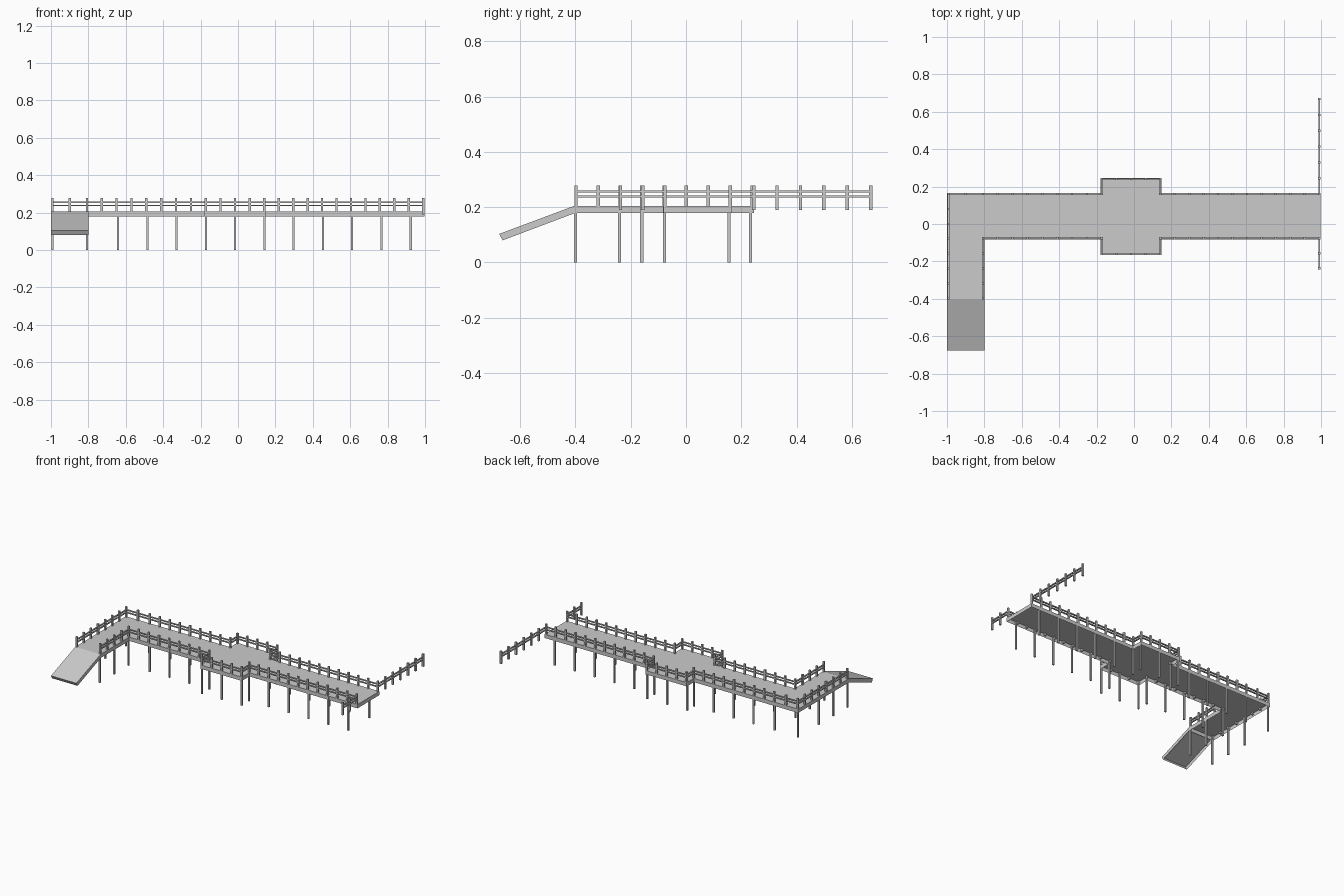
import bpy, bmesh
from mathutils import Vector, Matrix

old = bpy.data.objects.get("Cube")
if old:
    bpy.data.objects.remove(old, do_unlink=True)

TOP, BOTTOM = 0.205, 0.178
POST, RAIL, LEG = 0.012, 0.009, 0.011


def finish(name, bm):
    mesh = bpy.data.meshes.new(name)
    bm.to_mesh(mesh)
    bm.free()
    obj = bpy.data.objects.new(name, mesh)
    bpy.context.collection.objects.link(obj)
    return obj


def add_box(bm, center, size):
    m = Matrix.Translation(center) @ Matrix.Diagonal((*size, 1))
    bmesh.ops.create_cube(bm, size=1, matrix=m)


def shell(name, upper, lower):
    """Top surface with a skirt around it, open underneath."""
    bm = bmesh.new()
    a = [bm.verts.new(p) for p in upper]
    b = [bm.verts.new(p) for p in lower]
    bm.faces.new(a)
    for i in range(len(a)):
        j = (i + 1) % len(a)
        bm.faces.new((a[i], b[i], b[j], a[j]))
    return finish(name, bm)


def fence(name, path, counts):
    """Posts and two rails along a path, with a post count per stretch."""
    bm = bmesh.new()
    spots = [Vector(path[0])]
    for p, q, n in zip(path, path[1:], counts):
        p, q = Vector(p), Vector(q)
        spots += [p.lerp(q, (i + 1) / n) for i in range(n)]
        mid, span = (p + q) / 2, q - p
        for z in (0.238, 0.256):
            add_box(bm, (*mid, z), (abs(span.x) + RAIL, abs(span.y) + RAIL, 0.007))
    for s in spots:
        add_box(bm, (*s, 0.234), (POST, POST, 0.09))
    return finish(name, bm)


# Walkway deck with central platform and side branch
outline = [(-1, -0.403), (-0.8, -0.403), (-0.8, -0.082), (-0.178, -0.082),
           (-0.178, -0.166), (0.147, -0.166), (0.147, -0.082), (0.998, -0.082),
           (0.998, 0.166), (0.147, 0.166), (0.147, 0.246), (-0.178, 0.246),
           (-0.178, 0.166), (-1, 0.166)]
shell("deck", [(x, y, TOP) for x, y in outline], [(x, y, BOTTOM) for x, y in outline])

# Sloping entry ramp
low, high = -0.676, -0.403
shell("ramp",
      [(-1, low, 0.103), (-0.8, low, 0.103), (-0.8, high, TOP), (-1, high, TOP)],
      [(-1, low + 0.013, 0.08), (-0.8, low + 0.013, 0.08),
       (-0.8, high, BOTTOM), (-1, high, BOTTOM)])

# Railings
left, right, inner = -0.992, 0.99, -0.808
bump_a, bump_b = -0.172, 0.141
fence("back_railing",
      [(left, 0.16), (inner, 0.16), (bump_a, 0.16), (bump_a, 0.24), (bump_b, 0.24),
       (bump_b, 0.16), (right, 0.16), (right, 0.668)],
      (2, 8, 1, 4, 1, 11, 6))
fence("front_railing",
      [(inner, -0.398), (inner, -0.076), (bump_a, -0.076), (bump_a, -0.16),
       (bump_b, -0.16), (bump_b, -0.076), (right, -0.076), (right, -0.237)],
      (4, 8, 1, 4, 1, 11, 2))
fence("end_railing", [(left, -0.398), (left, 0.16)], (7,))

# Support legs under the walkway, platform and branch
step = (bump_b - bump_a) / 2
columns = [left, inner] + [bump_a + step * i for i in range(-3, 8)]
spots = []
for x in columns:
    if abs(x - bump_a - step) > 0.01:
        spots += [(x, 0.156), (x, -0.078)]
for i in range(3):
    spots += [(bump_a + step * i, y) for y in (0.233, -0.16)]
for x in (left, inner):
    spots += [(x, y) for y in (-0.4, -0.24)]
bm = bmesh.new()
for x, y in spots:
    add_box(bm, (x, y, 0.1), (LEG, LEG, 0.2))
finish("support_legs", bm)
